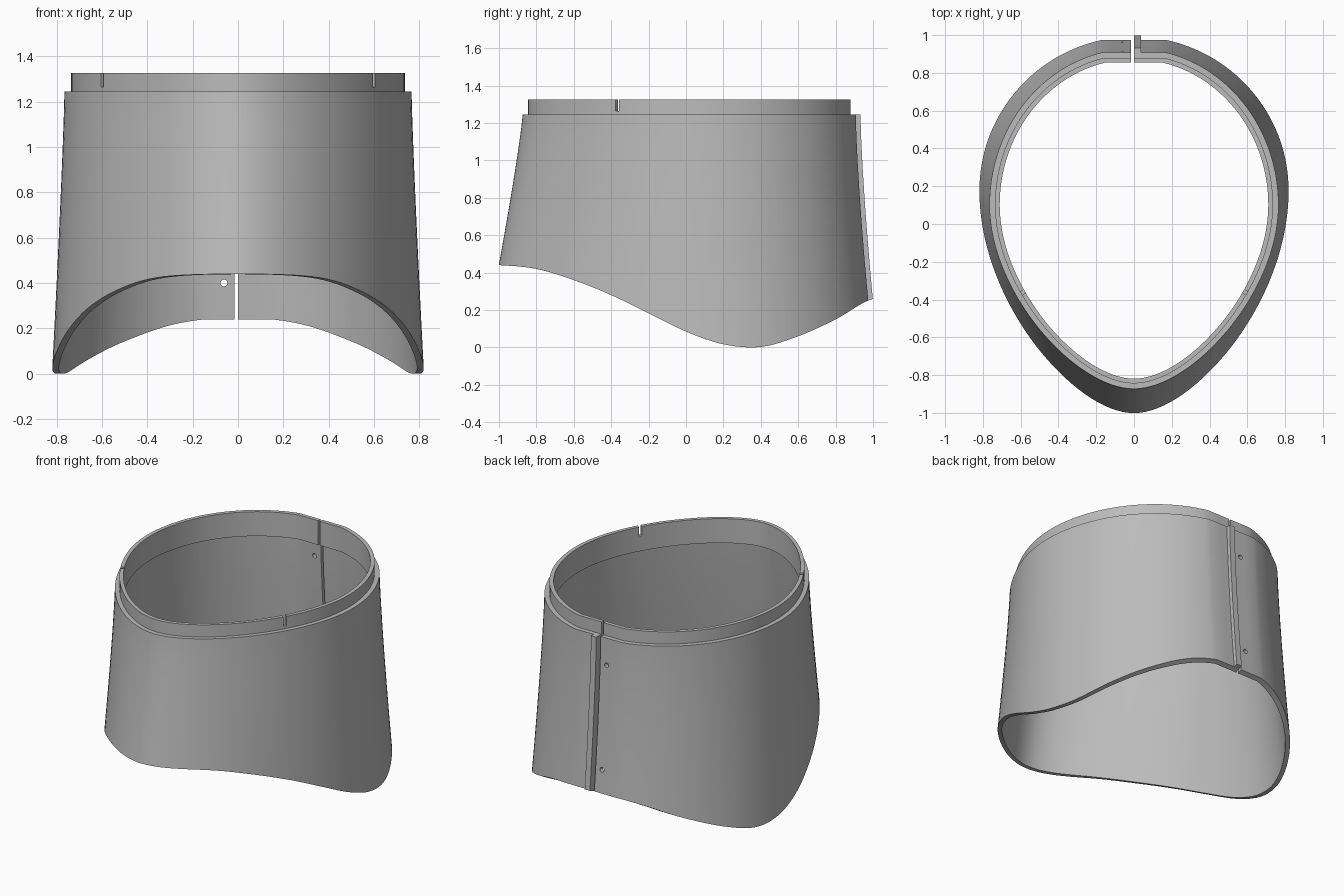
import bpy, bmesh, math
from mathutils import Matrix, Vector

if "Cube" in bpy.data.objects:
    bpy.data.objects.remove(bpy.data.objects["Cube"], do_unlink=True)

SHOULDER, TOP, LIP_BASE = 1.245, 1.325, 1.165   # heights of the upper step
WALL, LIP = 0.029, 0.054                        # inward offsets of wall and lip
GAP = 0.015                                     # slit at the back
ROWS = 14

grey = bpy.data.materials.new("grey_plastic")
grey.use_nodes = True
grey.diffuse_color = (0.5, 0.5, 0.5, 1)
grey.node_tree.nodes["Principled BSDF"].inputs["Base Color"].default_value = (0.5, 0.5, 0.5, 1)


def make_object(name, bm):
    bmesh.ops.recalc_face_normals(bm, faces=bm.faces)
    mesh = bpy.data.meshes.new(name)
    bm.to_mesh(mesh)
    bm.free()
    mesh.materials.append(grey)
    obj = bpy.data.objects.new(name, mesh)
    bpy.context.collection.objects.link(obj)
    return obj


# Height of the curved lower edge, sampled evenly from front to back
EDGE = [.44, .42, .36, .28, .183, .085, .017, .003, .06, .15, .26]


def edge_height(y):
    f = min(max((y + 1) * 5, 0), 9.9999)
    i = int(f)
    t = f - i
    p = [EDGE[min(max(i + k, 0), 10)] for k in (-1, 0, 1, 2)]
    return max(0, p[1] + 0.5 * t * (p[2] - p[0] + t * (
        2 * p[0] - 5 * p[1] + 4 * p[2] - p[3] + t * (3 * (p[1] - p[2]) + p[3] - p[0]))))


# Egg-shaped outline: u 0-1 back flat, 1-2 round back, 2-3 tapered front
def outline(side, u, z, off):
    drop = max(0, SHOULDER - z)
    half = 0.765 + 0.055 * (drop / SHOULDER) ** 1.2 - off
    front = 0.873 + 0.127 * (drop / 0.8) ** 1.15 - off
    back = 0.908 + 0.067 * drop ** 1.4 - off
    mid = 0.1 + 0.05 * drop
    flat = 0.17 - off * 0.3
    if u <= 1:
        x = u * flat if side > 0 else GAP + u * (flat - GAP)
        y = back
    elif u <= 2:
        start = math.acos(flat / half)
        a = start * (2 - u)
        x = half * math.cos(a)
        y = mid + (back - mid) * math.sin(a) / math.sin(start)
    else:
        t = u - 2
        s = 1 - t
        x = half * (s**3 + 3 * s * s * t + 3 * s * t * t * 0.4)
        y = mid - (front + mid) * (3 * s * s * t * 0.48 + 3 * s * t * t + t**3)
    return Vector((side * x, y, z))


def bottom_z(side, u, off):
    z = 0.2
    for _ in range(12):
        z = edge_height(outline(side, u, z, off).y)
    return z


def wall_line(side, u, off, top):
    low = bottom_z(side, u, off)
    return [outline(side, u, low + (top - low) * k / ROWS, off) for k in range(ROWS + 1)]


# Cross-section: outer wall, shoulder, raised lip, inner wall
def section(side, u):
    def lip(off, z):
        p = outline(side, u, SHOULDER, off)
        p.z = z
        return p
    return (wall_line(side, u, 0, SHOULDER)
            + [lip(WALL, SHOULDER), lip(WALL, TOP), lip(LIP, TOP), lip(LIP, LIP_BASE)]
            + wall_line(side, u, WALL, LIP_BASE)[::-1])


# Collar shell, swept from one side of the slit to the other
N = 32
us = [0, 0.5] + [1 + k / N for k in range(2 * N + 1)]
columns = [(1, u) for u in us] + [(-1, u) for u in us[-2::-1]]
bm = bmesh.new()
rings = [[bm.verts.new(p) for p in section(s, u)] for s, u in columns]
count = len(rings[0])
for a, b in zip(rings, rings[1:]):
    for k in range(count):
        n = (k + 1) % count
        bm.faces.new((a[k], b[k], b[n], a[n]))
bm.faces.new(rings[0])
bm.faces.new(rings[-1])
shell = make_object("collar_shell", bm)


def cut(target, cutter_bm):
    cutter = make_object("cutter", cutter_bm)
    cutter.hide_render = True
    mod = target.modifiers.new("cut", 'BOOLEAN')
    mod.operation = 'DIFFERENCE'
    mod.solver = 'EXACT'
    mod.object = cutter
    bpy.context.view_layer.objects.active = target
    bpy.ops.object.modifier_apply(modifier=mod.name)
    bpy.data.objects.remove(cutter, do_unlink=True)


# Two screw holes beside the slit
for z in (0.4, 1.07):
    bm = bmesh.new()
    bmesh.ops.create_cone(bm, cap_ends=True, segments=16, radius1=0.015, radius2=0.015, depth=0.3,
                          matrix=Matrix.Translation((-0.062, 0.93, z)) @ Matrix.Rotation(math.pi / 2, 4, 'X'))
    cut(shell, bm)

# Small notches in the lip on both sides
for side in (1, -1):
    bm = bmesh.new()
    bmesh.ops.create_cube(bm, size=1, matrix=Matrix.Translation((side * 0.587, -0.36, TOP))
                          @ Matrix.Rotation(-side * 0.6, 4, 'Z') @ Matrix.Diagonal((0.09, 0.02, 0.12, 1)))
    cut(shell, bm)

# Raised closing strip along the slit
bm = bmesh.new()
loops = []
for a, b in zip(wall_line(1, 0, 0.01, SHOULDER), wall_line(1, 0, -0.025, SHOULDER)):
    loops.append([bm.verts.new((x, p.y, p.z)) for x, p in ((0, a), (0.038, a), (0.038, b), (0, b))])
for a, b in zip(loops, loops[1:]):
    for k in range(4):
        n = (k + 1) % 4
        bm.faces.new((a[k], a[n], b[n], b[k]))
bm.faces.new(loops[0])
bm.faces.new(loops[-1])
strip = make_object("closing_strip", bm)

# Smooth curved walls, crisp edges
bpy.ops.object.select_all(action='DESELECT')
for obj in (shell, strip):
    obj.select_set(True)
bpy.context.view_layer.objects.active = shell
bpy.ops.object.shade_smooth_by_angle(angle=math.radians(30))
